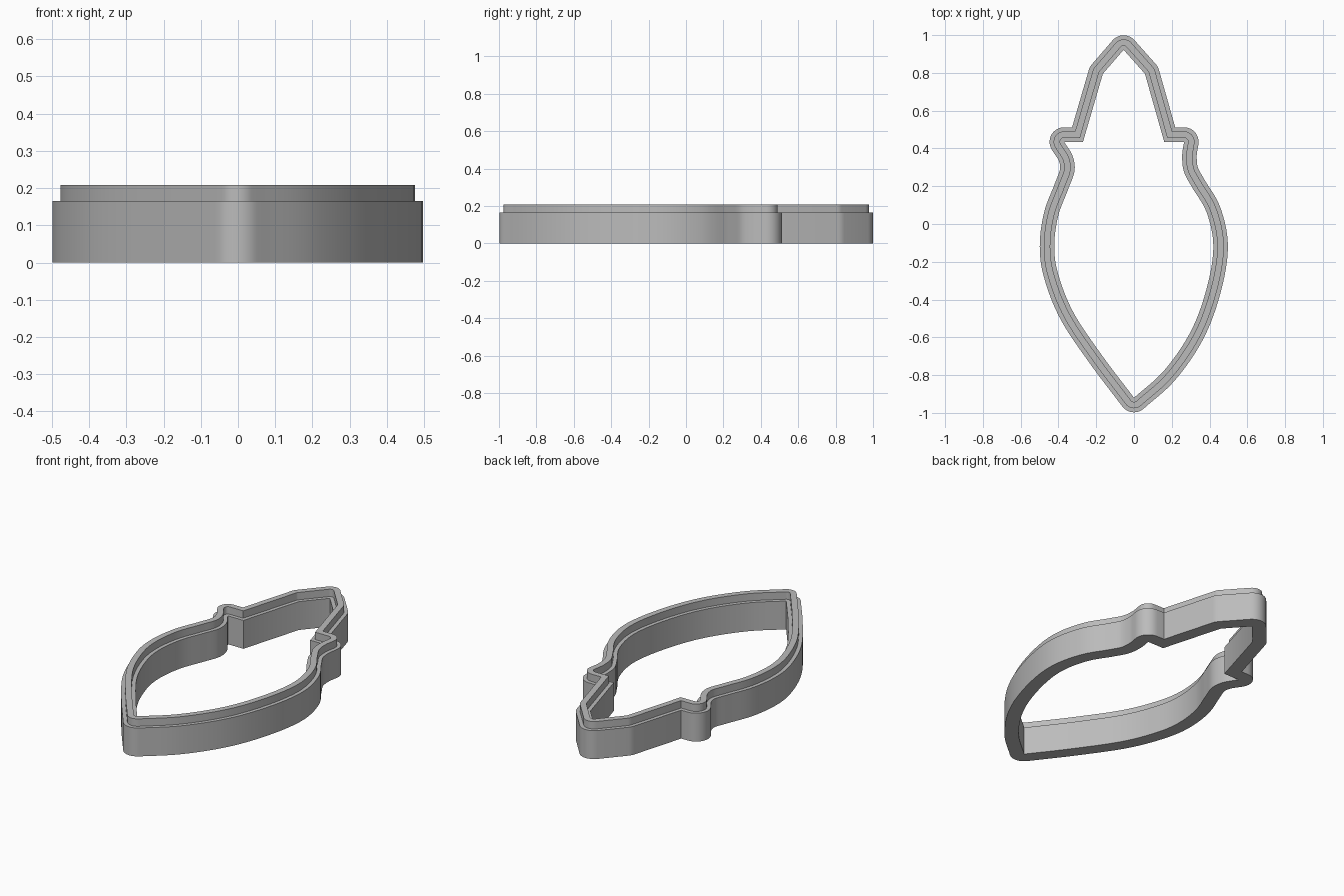
import bpy, bmesh, math
from mathutils import Vector

if "Cube" in bpy.data.objects:
    bpy.data.objects.remove(bpy.data.objects["Cube"], do_unlink=True)

# Inner outline, counterclockwise: curved right flank, angular tip, curved left flank
RIGHT = [(0, -.92), (.16, -.775), (.30, -.57), (.385, -.34), (.42, -.12), (.385, .06),
         (.31, .19), (.265, .275), (.255, .36), (.265, .435)]
TIP = [(.16, .435), (.058, .795), (-.055, .922), (-.165, .795), (-.27, .435)]
LEFT = [(-.37, .435), (-.325, .36), (-.315, .28), (-.35, .18), (-.402, .04), (-.422, -.12),
        (-.4, -.27), (-.32, -.47), (-.17, -.695), (0, -.92)]

# Wall cross-section: (distance outward, height)
WIDTH, LEDGE, WALL_H, RIM_H = .077, .0215, .165, .208
PROFILE = [(0, 0), (WIDTH, 0), (WIDTH, WALL_H), (WIDTH - LEDGE, WALL_H),
           (WIDTH - LEDGE, RIM_H), (LEDGE, RIM_H), (LEDGE, WALL_H), (0, WALL_H)]


def smooth_run(points, steps=8):
    """Catmull-Rom curve through the points."""
    p = [Vector(q) for q in points]
    p = [2 * p[0] - p[1]] + p + [2 * p[-1] - p[-2]]
    out = []
    for a, b, c, d in zip(p, p[1:], p[2:], p[3:]):
        for i in range(steps):
            t = i / steps
            out.append(.5 * (2 * b + (c - a) * t + (2 * a - 5 * b + 4 * c - d) * t ** 2
                             + (3 * b - a - 3 * c + d) * t ** 3))
    return out + [p[-2]]


def offset_rays(path):
    """Pairs of point and outward direction, fanned round outer corners."""
    rays = []
    for i, p in enumerate(path):
        e1 = (p - path[i - 1]).normalized()
        e2 = (path[(i + 1) % len(path)] - p).normalized()
        n1, n2 = Vector((e1.y, -e1.x)), Vector((e2.y, -e2.x))
        turn = math.atan2(e1.x * e2.y - e1.y * e2.x, e1.dot(e2))
        if turn > math.radians(15):
            count = max(2, math.ceil(turn / math.radians(9)))
            a = math.atan2(n1.y, n1.x)
            for k in range(count + 1):
                ang = a + turn * k / count
                rays.append((p, Vector((math.cos(ang), math.sin(ang)))))
        else:
            rays.append((p, (n1 + n2) / (1 + n1.dot(n2))))
    return rays


grey = bpy.data.materials.new("plain_grey")
grey.use_nodes = True
grey.diffuse_color = (.5, .5, .5, 1)
grey.node_tree.nodes["Principled BSDF"].inputs["Base Color"].default_value = (.5, .5, .5, 1)

# Sweep the stepped cross-section round the outline
outline = smooth_run(RIGHT) + [Vector(q) for q in TIP] + smooth_run(LEFT)[:-1]
bm = bmesh.new()
rings = [[bm.verts.new((*(p + v * d), z)) for d, z in PROFILE] for p, v in offset_rays(outline)]
n = len(PROFILE)
for i, ring in enumerate(rings):
    nxt = rings[(i + 1) % len(rings)]
    for j in range(n):
        k = (j + 1) % n
        bm.faces.new((ring[j], nxt[j], nxt[k], ring[k]))
bmesh.ops.remove_doubles(bm, verts=bm.verts, dist=.0001)
bmesh.ops.recalc_face_normals(bm, faces=bm.faces)
mesh = bpy.data.meshes.new("cutter_frame")
bm.to_mesh(mesh)
bm.free()
mesh.materials.append(grey)
frame = bpy.data.objects.new("cutter_frame", mesh)
bpy.context.collection.objects.link(frame)

# Smooth walls with crisp edges
bpy.context.view_layer.objects.active = frame
frame.select_set(True)
bpy.ops.object.shade_smooth_by_angle(angle=math.radians(30))
